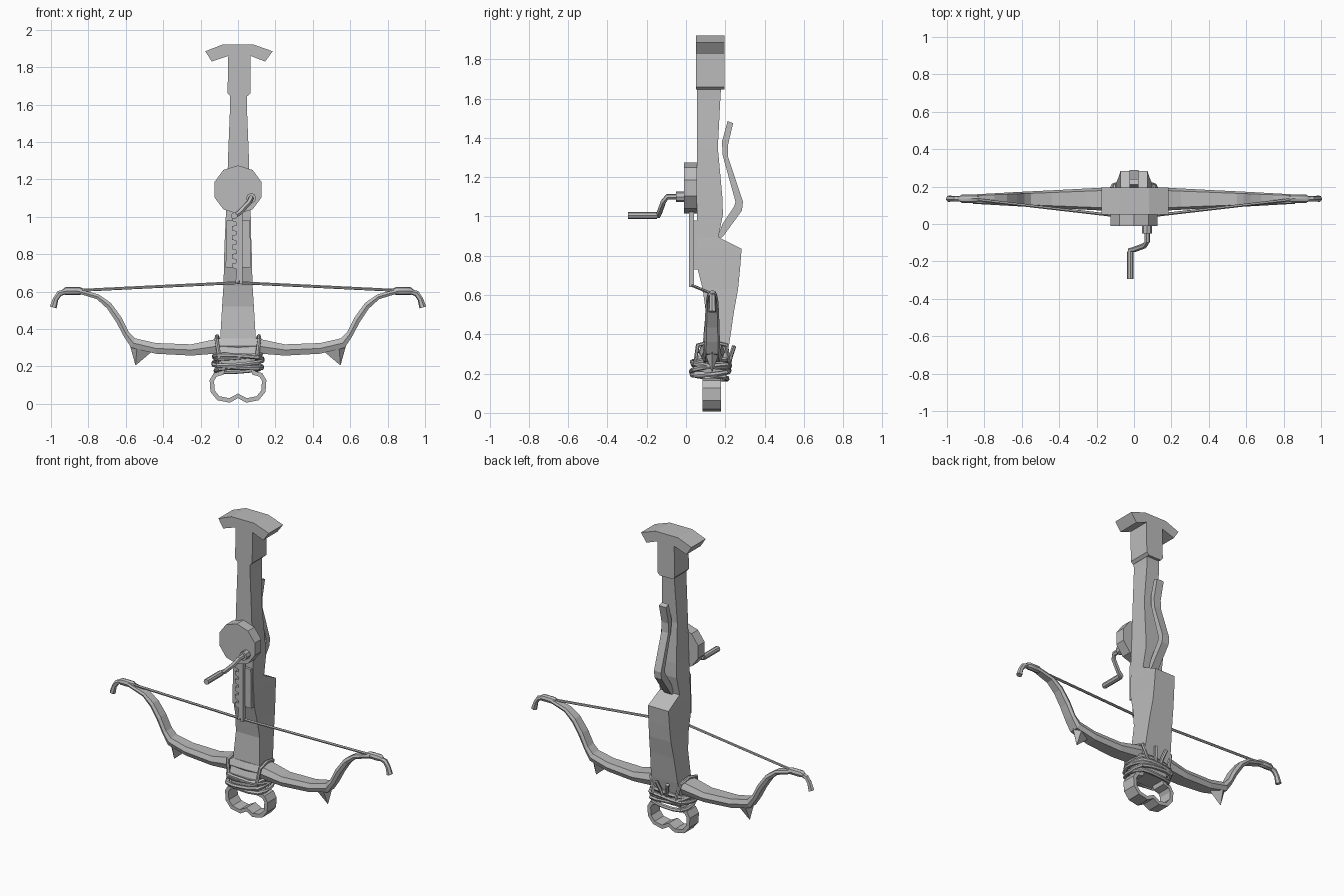
import bpy, bmesh, math
from mathutils import Vector

grey = bpy.data.materials.new("grey")
grey.diffuse_color = (0.5, 0.5, 0.5, 1)


def finish(name, bm, smooth=False):
    bmesh.ops.recalc_face_normals(bm, faces=bm.faces[:])
    me = bpy.data.meshes.new(name)
    bm.to_mesh(me)
    bm.free()
    me.materials.append(grey)
    ob = bpy.data.objects.new(name, me)
    bpy.context.collection.objects.link(ob)
    if smooth:
        for o in bpy.context.selected_objects:
            o.select_set(False)
        ob.select_set(True)
        bpy.context.view_layer.objects.active = ob
        bpy.ops.object.shade_smooth_by_angle(angle=math.radians(40))
    return ob


def skin(name, rings, closed=False, smooth=False):
    """Join equal-length rings of points with quads, capping open ends."""
    bm = bmesh.new()
    rows = [[bm.verts.new(p) for p in r] for r in rings]
    n = len(rows[0])
    pairs = list(zip(rows, rows[1:])) + ([(rows[-1], rows[0])] if closed else [])
    for a, b in pairs:
        for i in range(n):
            j = (i + 1) % n
            bm.faces.new((a[i], a[j], b[j], b[i]))
    if not closed:
        bm.faces.new(rows[0])
        bm.faces.new(rows[-1])
    return finish(name, bm, smooth)


def prism(name, pts, lo, hi, axis='y'):
    """Extrude a front (x, z) outline along y, or a side (y, z) outline along x."""
    put = (lambda p, d: (p[0], d, p[1])) if axis == 'y' else (lambda p, d: (d, p[0], p[1]))
    return skin(name, [[put(p, d) for p in pts] for d in (lo, hi)])


def tube(name, pts, radius, sides=6, closed=False):
    """Round tube; radius is one number or one per point."""
    pts = [Vector(p) for p in pts]
    n = len(pts)
    rad = radius if isinstance(radius, (list, tuple)) else [radius] * n
    rings, u = [], None
    for i, p in enumerate(pts):
        a = pts[(i - 1) % n] if closed or i else p
        b = pts[(i + 1) % n] if closed or i < n - 1 else p
        t = (b - a).normalized()
        if u is None:
            u = t.orthogonal()
        u = (u - t * u.dot(t)).normalized()
        v = t.cross(u)
        rings.append([p + rad[i] * (u * math.cos(k * math.tau / sides) + v * math.sin(k * math.tau / sides))
                      for k in range(sides)])
    return skin(name, rings, closed, True)


# Stock: z, left x, right x, front y, back y
stock = [(0.18, -0.085, 0.085, 0.06, 0.18), (0.27, -0.10, 0.10, 0.055, 0.205),
         (0.35, -0.095, 0.095, 0.085, 0.22), (0.52, -0.085, 0.085, 0.10, 0.245),
         (0.63, -0.078, 0.078, 0.085, 0.265), (0.73, -0.075, 0.075, 0.06, 0.275),
         (0.835, -0.073, 0.073, 0.055, 0.283), (0.895, -0.07, 0.07, 0.055, 0.165),
         (1.01, -0.065, 0.068, 0.055, 0.188), (1.10, -0.06, 0.065, 0.055, 0.185),
         (1.35, -0.052, 0.057, 0.055, 0.162), (1.60, -0.042, 0.047, 0.055, 0.175),
         (1.68, -0.042, 0.05, 0.055, 0.18)]
skin("stock", [[(l, f, z), (r, f, z), (r, b, z), (l, b, z)] for z, l, r, f, b in stock])

# Shoulder butt with its sleeve
prism("butt", [(-0.175, 1.885), (-0.08, 1.922), (0.08, 1.922), (0.185, 1.885), (0.145, 1.83),
               (0.068, 1.86), (0.066, 1.66), (0.05, 1.645), (-0.042, 1.645), (-0.056, 1.66),
               (-0.052, 1.86), (-0.14, 1.83)], 0.05, 0.195)

# Trigger lever
prism("lever", [(0.15, 0.87), (0.19, 0.90), (0.285, 1.03), (0.29, 1.075), (0.215, 1.30), (0.213, 1.36),
                (0.24, 1.475), (0.212, 1.485), (0.183, 1.38), (0.187, 1.31), (0.252, 1.075),
                (0.245, 1.05), (0.185, 0.96)], -0.025, 0.025, 'x')

# Bolt rail plate on the front face
prism("rail_plate", [(-0.066, 0.73), (0.068, 0.73), (0.064, 0.98), (-0.062, 0.98)], 0.038, 0.065)

# Toothed rack with a claw for the string
rack = [(0.025, 1.04), (0.025, 0.64), (0.008, 0.64), (0.008, 0.66), (-0.015, 0.64), (-0.008, 0.70)]
for i in range(6):
    z = 0.72 + i * 0.05
    rack += [(-0.008, z), (-0.033, z + 0.008), (-0.033, z + 0.03), (-0.008, z + 0.035)]
rack += [(-0.03, 1.03), (-0.03, 1.04)]
prism("rack", rack, 0.015, 0.04)

# Winding drum
drum = [(0.133 * math.cos((k + 0.5) * math.tau / 10), 1.145 + 0.13 * math.sin((k + 0.5) * math.tau / 10))
        for k in range(10)]
prism("drum", drum, -0.01, 0.056)

# Crank and handle
tube("crank_boss", [(0.07, 0.0, 1.10), (0.07, -0.05, 1.10)], 0.027, 8)
tube("crank_arm", [(0.07, -0.03, 1.10), (0.07, -0.095, 1.10), (0.058, -0.115, 1.075),
                   (0.005, -0.135, 1.02), (-0.02, -0.14, 1.005), (-0.02, -0.17, 1.005)], 0.015)
tube("crank_handle", [(-0.02, -0.148, 1.005), (-0.02, -0.295, 1.005)], 0.018, 8)

# Bow limb stations: x, top z, bottom z, shared by both sides
limb = [(0.0, 0.35, 0.27), (0.10, 0.35, 0.27), (0.25, 0.318, 0.258), (0.44, 0.325, 0.268)]
outer = [((0.55, 0.35), (0.57, 0.30)), ((0.585, 0.385), (0.61, 0.36)), ((0.625, 0.465), (0.65, 0.435)),
         ((0.68, 0.54), (0.70, 0.51)), ((0.745, 0.585), (0.755, 0.56)), ((0.86, 0.615), (0.86, 0.592))]
sections = [((x, t), (x, b)) for x, t, b in limb] + outer
for s, side in ((-1, "left"), (1, "right")):
    rings = []
    for (xt, zt), (xb, zb) in sections:
        w = 0.07 - 0.045 * xt / 0.86
        c = 0.133
        rings.append([(s * xt, c - w * 0.75, zt), (s * xt, c + w * 0.75, zt),
                      (s * (xt + xb) / 2, c + w, (zt + zb) / 2), (s * xb, c + w * 0.75, zb),
                      (s * xb, c - w * 0.75, zb), (s * (xt + xb) / 2, c - w, (zt + zb) / 2)])
    skin(side + "_limb", rings)
    # Tip sleeve and curled nock
    tube(side + "_tip_sleeve", [(s * 0.83, 0.135, 0.603), (s * 0.845, 0.135, 0.603),
                                (s * 0.92, 0.135, 0.603), (s * 0.935, 0.135, 0.598)],
         [0.014, 0.022, 0.022, 0.014], 8)
    tube(side + "_nock", [(s * 0.92, 0.135, 0.60), (s * 0.955, 0.135, 0.59), (s * 0.975, 0.135, 0.56),
                          (s * 0.988, 0.135, 0.515)], [0.014, 0.016, 0.015, 0.019])
    # Spike under the bend
    tip = Vector((s * 0.548, 0.133, 0.205))
    base = [Vector((s * x, y, z)) for x, y, z in
            ((0.465, 0.133, 0.275), (0.54, 0.098, 0.30), (0.58, 0.133, 0.32), (0.54, 0.168, 0.30))]
    skin(side + "_spike", [base, [tip + (p - tip) * 0.03 for p in base]])
    # Half of the string
    tube(side + "_string", [(0, 0.033, 0.648), (s * 0.84, 0.13, 0.607)], 0.008)

# Foot stirrup: a flat band bent to a heart-shaped loop
half = [(0.07, 0.20), (0.085, 0.165), (0.122, 0.155), (0.14, 0.125), (0.136, 0.068), (0.105, 0.03),
        (0.045, 0.018)]
loop = half + [(0.0, 0.043)] + [(-x, z) for x, z in reversed(half)]
rings = []
for i, p in enumerate(loop):
    a, b = Vector(loop[i - 1]), Vector(loop[(i + 1) % len(loop)])
    t = (b - a).normalized()
    nx, nz = -t.y * 0.012, t.x * 0.012
    rings.append([(p[0] + nx * k, y, p[1] + nz * k) for k, y in ((1, 0.085), (1, 0.177), (-1, 0.177), (-1, 0.085))])
skin("stirrup", rings, True)

# Rope lashing: tilted turns round the stock
for i, (z, dx, dy, r) in enumerate([(0.185, 0.008, -0.012, 0.118), (0.205, -0.01, 0.01, 0.128),
                                    (0.225, 0.012, 0.016, 0.131), (0.245, -0.008, -0.014, 0.127),
                                    (0.258, 0.012, 0.01, 0.122)]):
    pts = []
    for k in range(16):
        c, s = math.cos(k * math.tau / 16), math.sin(k * math.tau / 16)
        q = (abs(c) ** 4 + abs(s) ** 4) ** -0.25     # squarish turn
        pts.append((r * c * q, 0.125 + (r - 0.034) * s * q, z + dx * c + dy * s))
    tube("rope_turn_%d" % (i + 1), pts, 0.0125, 6, True)

# Rope strands crossing over each limb, and loose ends at the back
for s, side in ((-1, "left"), (1, "right")):
    tube(side + "_rope_cross", [(s * 0.10, 0.045, 0.25), (s * 0.115, 0.06, 0.345), (s * 0.112, 0.13, 0.362),
                                (s * 0.105, 0.205, 0.345), (s * 0.08, 0.222, 0.25), (s * 0.1, 0.12, 0.24)],
         0.011, 6, True)
    tube(side + "_rope_end", [(s * 0.01, 0.215, 0.23), (s * 0.025, 0.228, 0.29), (s * 0.04, 0.245, 0.34)], 0.011)
